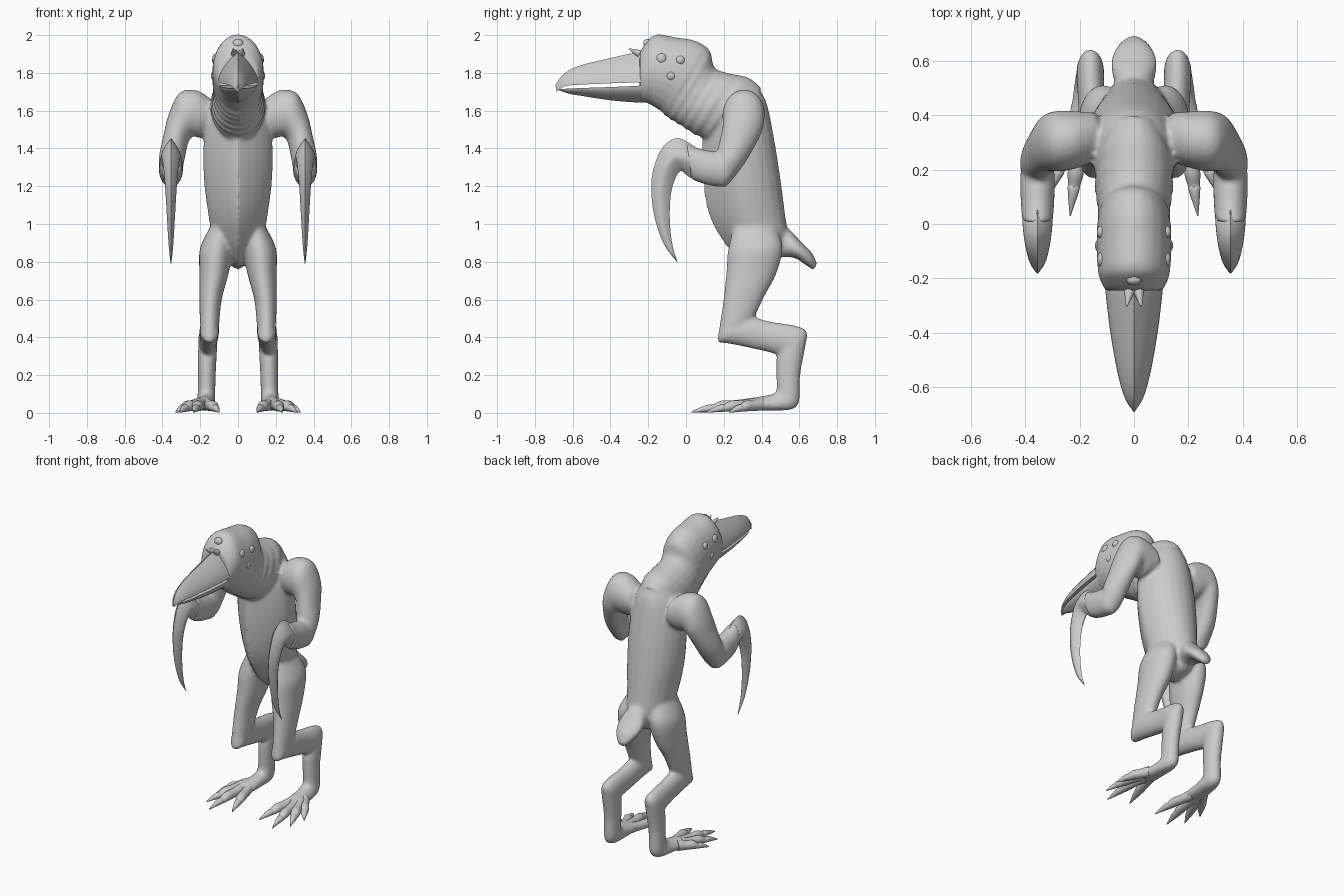
import bpy, bmesh, math
from mathutils import Vector

SEG = 24


def spline(rows, sub):
    """Smooth Catmull-Rom interpolation through rows of numbers."""
    out = []
    for i in range(len(rows) - 1):
        p0, p1, p2, p3 = (rows[max(i - 1, 0)], rows[i], rows[i + 1],
                          rows[min(i + 2, len(rows) - 1)])
        for k in range(sub):
            t = k / sub
            out.append([0.5 * (2 * b + (c - a) * t + (2 * a - 5 * b + 4 * c - d) * t * t
                               + (3 * b - a - 3 * c + d) * t ** 3)
                        for a, b, c, d in zip(p0, p1, p2, p3)])
    out.append(list(rows[-1]))
    return out


def loft(bm, sections, keel_a=0.0, keel_b=0.0, half=False, mirror=1):
    """Skin rings; each section is (edge a, edge b, side vector)."""
    rings = []
    for a, b, side in sections:
        ring = []
        for k in range(SEG):
            ang = 2 * math.pi * k / SEG
            c, s = math.cos(ang), math.sin(ang)
            kl = keel_a if s > 0 else keel_b
            s = (1 - kl) * s + kl * math.copysign(1 - abs(c), s)
            h = max(s, 0) if half else 0.5 + 0.5 * s
            p = b + (a - b) * h + side * c
            ring.append(bm.verts.new((p.x * mirror, p.y, p.z)))
        rings.append(ring)
    faces = []
    for r, q in zip(rings, rings[1:]):
        for k in range(SEG):
            j = (k + 1) % SEG
            faces.append(bm.faces.new((r[k], r[j], q[j], q[k])))
    faces.append(bm.faces.new(rings[0]))
    faces.append(bm.faces.new(rings[-1]))
    bmesh.ops.recalc_face_normals(bm, faces=faces)


def side_rows(rows, sub=4):
    """Rows (y1, z1, y2, z2, half width[, x]) read from the side outline."""
    rows = [tuple(r) + (0,) * (6 - len(r)) for r in rows]
    return [(Vector((x, y1, z1)), Vector((x, y2, z2)), Vector((max(w, .001), 0, 0)))
            for y1, z1, y2, z2, w, x in spline(rows, sub)]


def front_rows(rows, sub=4):
    """Rows (x1, z1, x2, z2, y, half depth) read from the front outline."""
    return [(Vector((x1, y, z1)), Vector((x2, y, z2)), Vector((0, w, 0)))
            for x1, z1, x2, z2, y, w in spline(rows, sub)]


def finish(bm, name, angle=40):
    me = bpy.data.meshes.new(name)
    bm.to_mesh(me)
    bm.free()
    ob = bpy.data.objects.new(name, me)
    bpy.context.collection.objects.link(ob)
    bpy.ops.object.select_all(action='DESELECT')
    ob.select_set(True)
    bpy.context.view_layer.objects.active = ob
    bpy.ops.object.shade_smooth_by_angle(angle=math.radians(angle))
    return ob


body = bmesh.new()

# torso with a keeled chest
loft(body, side_rows([
    (.17, 1.68, .34, 1.765, .08), (.10, 1.55, .42, 1.66, .15), (.085, 1.40, .465, 1.46, .182),
    (.09, 1.22, .50, 1.24, .18), (.12, 1.05, .525, 1.05, .157), (.20, .90, .54, .92, .13),
    (.30, .80, .50, .82, .07), (.36, .77, .44, .79, .03)]), keel_a=.55)

# neck and head, with skin folds rippling along the neck
head = side_rows([
    (.40, 1.72, .25, 1.50, .10), (.33, 1.775, .12, 1.45, .14), (.22, 1.80, .03, 1.485, .142),
    (.15, 1.83, -.03, 1.525, .132), (.125, 1.92, -.09, 1.56, .132), (.05, 1.97, -.13, 1.595, .137),
    (-.05, 1.988, -.17, 1.62, .137), (-.16, 2.003, -.20, 1.638, .132),
    (-.215, 1.955, -.22, 1.643, .12), (-.245, 1.91, -.245, 1.65, .105)], 6)
for i, (a, b, s) in enumerate(head[6:28]):
    f = .035 * math.sin(i * 1.57)
    mid = (a + b) / 2
    head[i + 6] = (a, b + (b - mid) * f, s * (1 + f))
loft(body, head)

# short tail
loft(body, side_rows([
    (.44, 1.0, .44, .82, .05), (.54, .975, .50, .825, .072), (.61, .905, .575, .82, .085),
    (.665, .85, .63, .785, .065), (.695, .79, .675, .755, .025)]))

upper_arm = front_rows([
    (.14, 1.66, .14, 1.48, .32, .09), (.22, 1.708, .20, 1.455, .31, .105),
    (.31, 1.695, .235, 1.465, .305, .112), (.368, 1.58, .26, 1.44, .30, .107),
    (.397, 1.46, .275, 1.38, .27, .097), (.418, 1.36, .29, 1.30, .235, .08),
    (.415, 1.28, .30, 1.24, .205, .06), (.39, 1.205, .33, 1.195, .19, .025)])
forearm = side_rows([
    (.24, 1.34, .22, 1.21, .055, .355), (.16, 1.38, .19, 1.195, .064, .355),
    (.07, 1.40, .10, 1.21, .062, .355), (0, 1.43, .03, 1.235, .057, .355)])
thigh = side_rows([
    (.25, .98, .47, .98, .06, .09), (.222, .86, .512, .88, .087, .115),
    (.213, .74, .48, .74, .078, .127), (.198, .60, .412, .61, .06, .145),
    (.18, .48, .36, .50, .052, .15), (.165, .385, .30, .41, .045, .15)])
shin_and_foot = side_rows([
    (.22, .48, .175, .372, .045, .15), (.34, .505, .25, .362, .052, .152),
    (.45, .483, .40, .33, .05, .155), (.58, .462, .47, .312, .05, .16),
    (.64, .43, .487, .305, .05, .16), (.632, .35, .477, .28, .05, .162),
    (.605, .20, .478, .19, .047, .165), (.60, .06, .475, .11, .047, .168),
    (.56, .018, .42, .092, .05, .172), (.46, .012, .38, .085, .055, .18),
    (.36, .012, .34, .078, .065, .19), (.29, .015, .29, .06, .055, .197)])
for m in (1, -1):
    for limb in (upper_arm, forearm, thigh, shin_and_foot):
        loft(body, limb, mirror=m)

# fuse into one smooth skin
skin = finish(body, "body", 180)
rm = skin.modifiers.new("fuse", 'REMESH')
rm.mode = 'VOXEL'
rm.voxel_size = .011
rm.use_smooth_shade = True
sm = skin.modifiers.new("soften", 'SMOOTH')
sm.factor = .5
sm.iterations = 6

# beak halves, flat where they meet
bm = bmesh.new()
loft(bm, side_rows([
    (-.18, 1.90, -.18, 1.755, .11), (-.25, 1.91, -.25, 1.75, .105), (-.40, 1.878, -.40, 1.745, .087),
    (-.55, 1.842, -.55, 1.738, .06), (-.64, 1.80, -.64, 1.73, .034), (-.692, 1.735, -.684, 1.70, .006)]),
    keel_a=.5, half=True)
finish(bm, "upper_beak")
bm = bmesh.new()
loft(bm, side_rows([
    (-.18, 1.645, -.18, 1.738, .108), (-.25, 1.643, -.25, 1.732, .10), (-.40, 1.655, -.40, 1.725, .082),
    (-.55, 1.678, -.55, 1.72, .055), (-.62, 1.69, -.62, 1.717, .034), (-.672, 1.708, -.672, 1.714, .006)]),
    keel_a=.4, half=True)
finish(bm, "lower_beak")

# scythe blades
blade = side_rows([
    (.06, 1.40, .07, 1.222, .058, .355), (-.04, 1.455, .015, 1.25, .054, .355),
    (-.12, 1.41, -.03, 1.28, .046, .355), (-.17, 1.30, -.065, 1.22, .036, .355),
    (-.184, 1.18, -.083, 1.13, .028, .355), (-.165, 1.03, -.085, 1.0, .02, .355),
    (-.115, .89, -.07, .88, .012, .355), (-.04, .79, -.044, .795, .002, .355)])
for m, label in ((1, "left"), (-1, "right")):
    bm = bmesh.new()
    loft(bm, blade, keel_a=.6, keel_b=.6, mirror=m)
    finish(bm, label + "_blade")

    # four clawed toes: (base x, base y, tip x, tip y)
    bm = bmesh.new()
    for bx, by, tx, ty in ((.165, .36, .10, .08), (.195, .34, .235, .03),
                           (.215, .36, .31, .11), (.215, .40, .33, .23)):
        base, d = Vector((bx, by, 0)), Vector((tx - bx, ty - by, 0))
        side = Vector((d.y, -d.x, 0)).normalized()
        toe = []
        for t, top, low, w in spline([
                (0, .078, .012, .03), (.3, .066, .01, .028), (.5, .064, .008, .029),
                (.64, .044, .006, .022), (.68, .045, .006, .022), (.8, .036, .004, .015),
                (1, .008, .001, .002)], 3):
            p = base + d * t
            toe.append((p + Vector((0, 0, top)), p + Vector((0, 0, low)), side * w))
        loft(bm, toe, mirror=m)
    finish(bm, label + "_toes")


# eyes and lids
def bead(name, loc, r, scale):
    bpy.ops.mesh.primitive_uv_sphere_add(segments=20, ring_count=12, radius=r, location=loc)
    ob = bpy.context.object
    ob.name = name
    ob.scale = scale
    bpy.ops.object.shade_smooth()


for m in (1, -1):
    for y, z, r, x in ((-.13, 1.875, .028, .118), (-.03, 1.868, .023, .122), (-.08, 1.785, .024, .128)):
        bead("side_eye", (m * x, y, z), r, (.65, 1, 1))
    # nostril spikes on the beak root
    bpy.ops.mesh.primitive_cone_add(vertices=12, radius1=.02, radius2=.003, depth=.06,
                                    location=(m * .022, -.275, 1.915),
                                    rotation=(math.radians(65), 0, m * math.radians(10)))
    bpy.context.object.name = "nostril_spike"
bead("forehead_eye", (0, -.205, 1.955), .028, (1, .75, .9))
